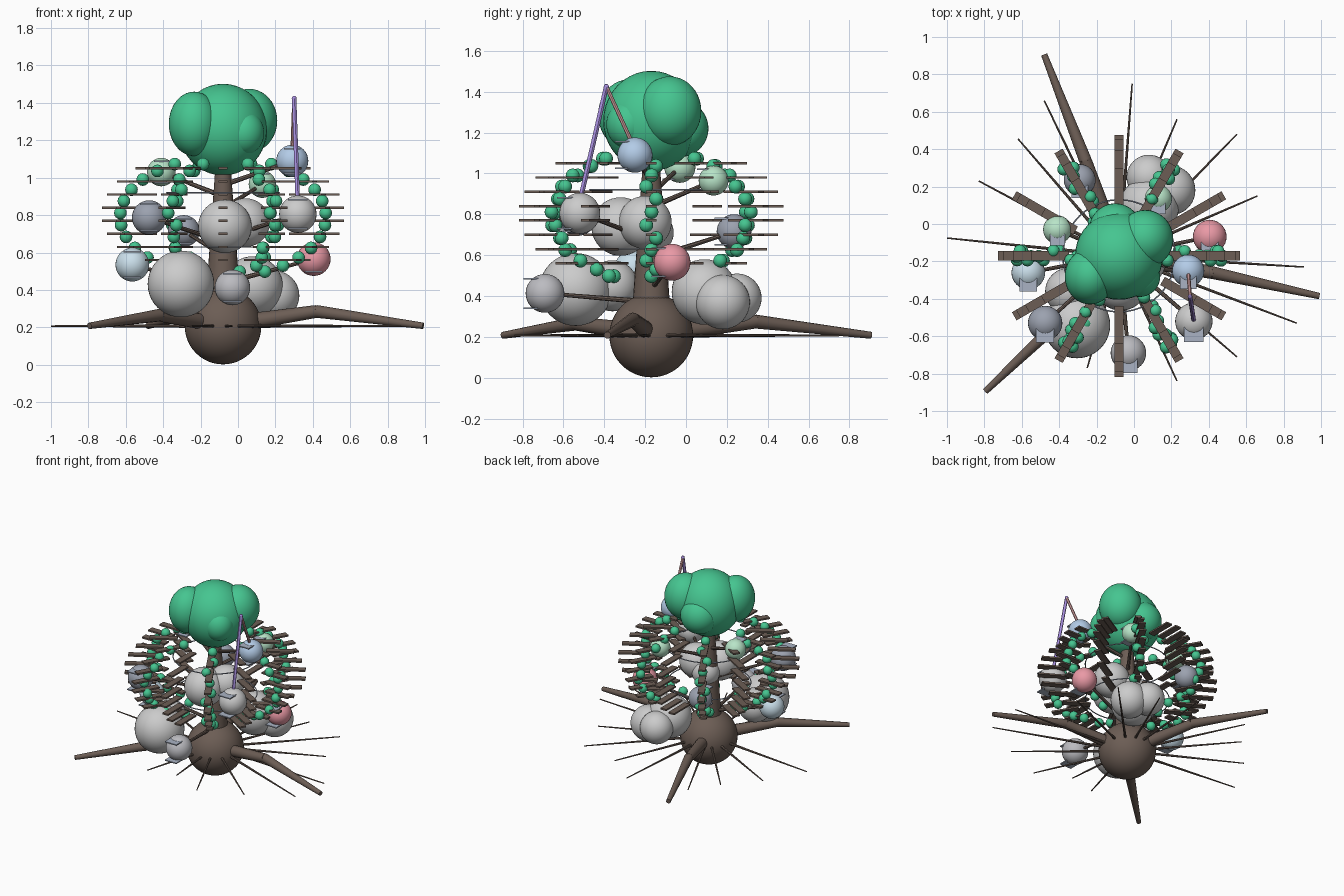
import bpy, math
from mathutils import Vector

if "Cube" in bpy.data.objects:
    bpy.data.objects.remove(bpy.data.objects["Cube"])

AX, AY = -0.08, -0.17   # central axis


def material(name, rgb):
    m = bpy.data.materials.new(name)
    m.diffuse_color = (*rgb, 1)
    m.use_nodes = True
    m.node_tree.nodes["Principled BSDF"].inputs["Base Color"].default_value = m.diffuse_color
    return m


BROWN = material("bark", (0.15, 0.11, 0.09))
GREEN = material("leaf", (0.06, 0.56, 0.28))
MINT = material("mint", (0.48, 0.78, 0.58))
BLUE = material("blue", (0.45, 0.6, 0.8))
ICE = material("ice", (0.6, 0.75, 0.84))
SLATE = material("slate", (0.33, 0.36, 0.43))
PINK = material("pink", (0.82, 0.32, 0.38))
VIOLET = material("violet", (0.4, 0.28, 0.75))
ROSE = material("rose", (0.65, 0.35, 0.35))
PALE = material("pale_blue", (0.4, 0.45, 0.55))
STONE = material("stone", (0.5, 0.5, 0.53))


def finish(name, mat, smooth=True):
    o = bpy.context.object
    o.name = name
    if mat:
        o.data.materials.append(mat)
    if smooth:
        bpy.ops.object.shade_smooth_by_angle()
    return o


def ball(name, c, r, mat=None, seg=32, scale=(1, 1, 1)):
    bpy.ops.mesh.primitive_uv_sphere_add(segments=seg, ring_count=seg // 2, radius=r, location=c)
    bpy.context.object.scale = scale
    return finish(name, mat)


def rod(name, a, b, r1, r2, mat, sides=12):
    a, b = Vector(a), Vector(b)
    d = b - a
    bpy.ops.mesh.primitive_cone_add(vertices=sides, radius1=r1, radius2=r2, depth=d.length,
                                    location=(a + b) / 2, rotation=d.to_track_quat('Z', 'Y').to_euler())
    return finish(name, mat)


def box(name, c, size, mat, rz=0):
    bpy.ops.mesh.primitive_cube_add(size=1, location=c, rotation=(0, 0, rz))
    bpy.context.object.scale = size
    return finish(name, mat, False)


# bulb and trunk
ball("bulb", (AX, AY, 0.207), 0.205, BROWN, 48)
rod("trunk", (AX, AY, 0.35), (AX, AY, 1.1), 0.092, 0.038, BROWN, 24)

# canopy lobes
for c, s in [((AX, AY, 1.257), (0.235, 0.235, 0.245)),
             ((-0.235, -0.28, 1.288), (0.135, 0.15, 0.172)),
             ((0.06, -0.08, 1.305), (0.15, 0.155, 0.17)),
             ((-0.10, -0.03, 1.22), (0.14, 0.14, 0.14)),
             ((0.03, -0.28, 1.24), (0.11, 0.11, 0.12))]:
    ball("canopy_lobe", c, 1, GREEN, 40, s)

# bent thick roots
for bend, tip in [((0.42, -0.26, 0.285), (0.99, -0.385, 0.208)),
                  ((-0.26, 0.34, 0.275), (-0.48, 0.905, 0.208)),
                  ((-0.42, -0.54, 0.265), (-0.795, -0.895, 0.208))]:
    start = (AX + (bend[0] - AX) * 0.2, AY + (bend[1] - AY) * 0.2, 0.225)
    rod("root_inner", start, bend, 0.045, 0.034, BROWN)
    ball("root_joint", bend, 0.033, BROWN, 12)
    rod("root_outer", bend, tip, 0.034, 0.017, BROWN)

# fine root hairs
for x, y in [(-0.01, 0.75), (0.23, 0.56), (0.55, 0.48), (0.66, 0.15), (0.91, -0.23),
             (0.87, -0.53), (0.55, -0.71), (0.23, -0.84), (-0.25, -0.77), (-1, -0.075),
             (-0.83, 0.23), (-0.62, 0.455), (-0.48, 0.66), (-0.03, -0.72)]:
    rod("root_hair", (AX, AY, 0.207), (x, y, 0.207), 0.011, 0.004, BROWN, 8)

# cage of radial slats on twelve meridians
RAD, HGT, MID = 0.55, 0.33, 0.805
for k in range(12):
    a = k * math.pi / 6
    for i in range(8):
        z = 0.56 + 0.07 * i
        r = RAD * math.sqrt(1 - ((z - MID) / HGT) ** 2)
        box("slat", (AX + r * math.cos(a), AY + r * math.sin(a), z), (0.2, 0.05, 0.012), BROWN, a)

# bead strings on every second meridian
for k in range(6):
    a = k * math.pi / 3
    for i in range(12):
        t = math.radians(-66 + 128 * i / 11)
        r, w = RAD * math.cos(t), 0.028 * math.sin(i * 2.1 + k)
        ball("bead", (AX + r * math.cos(a) - w * math.sin(a),
                      AY + r * math.sin(a) + w * math.cos(a),
                      0.79 + 0.32 * math.sin(t)), 0.034, GREEN, 16)

# thin hoops
for z in (0.63, 0.92):
    bpy.ops.mesh.primitive_torus_add(location=(AX, AY, z), major_radius=0.3, minor_radius=0.004,
                                     major_segments=48, minor_segments=6)
    finish("hoop", PALE)

# grey boulder clusters
for x, y, z, r in [(-0.305, -0.54, 0.432, 0.178), (-0.35, -0.36, 0.45, 0.125),
                   (0.08, 0.09, 0.42, 0.16), (0.195, 0.18, 0.37, 0.133), (0.08, 0.25, 0.39, 0.12),
                   (-0.07, -0.32, 0.74, 0.143), (0.04, -0.2, 0.76, 0.13), (-0.06, -0.16, 0.71, 0.1)]:
    ball("boulder", (x, y, z), r, None, 40)

# hanging pods: stalk, ball and two small plates
for x, y, z, r, mat in [(0.29, -0.25, 1.09, 0.086, BLUE), (-0.41, -0.03, 1.03, 0.076, MINT),
                        (0.13, 0.135, 0.965, 0.073, MINT), (-0.29, 0.235, 0.715, 0.085, SLATE),
                        (-0.475, -0.53, 0.787, 0.092, SLATE), (0.405, -0.068, 0.565, 0.09, PINK),
                        (-0.565, -0.26, 0.535, 0.09, ICE), (-0.03, -0.69, 0.413, 0.095, STONE),
                        (0.32, -0.52, 0.805, 0.1, None)]:
    ball("pod", (x, y, z), r, mat)
    rod("pod_stalk", (AX, AY, max(z - 0.13, 0.37)), (x, y, z), 0.014, 0.009, BROWN, 8)
    for s in (-1, 1):
        box("pod_plate", (x, y - 0.72 * r, z + s * 0.76 * r), (1.05 * r, 0.8 * r, 0.008), PALE)

# peaked rods joining two pods
peak = (0.30, -0.39, 1.425)
rod("peak_rod_front", (0.32, -0.52, 0.86), peak, 0.012, 0.012, VIOLET)
rod("peak_rod_back", (0.29, -0.26, 1.14), peak, 0.01, 0.01, ROSE)
ball("peak_tip", peak, 0.013, VIOLET, 12)
